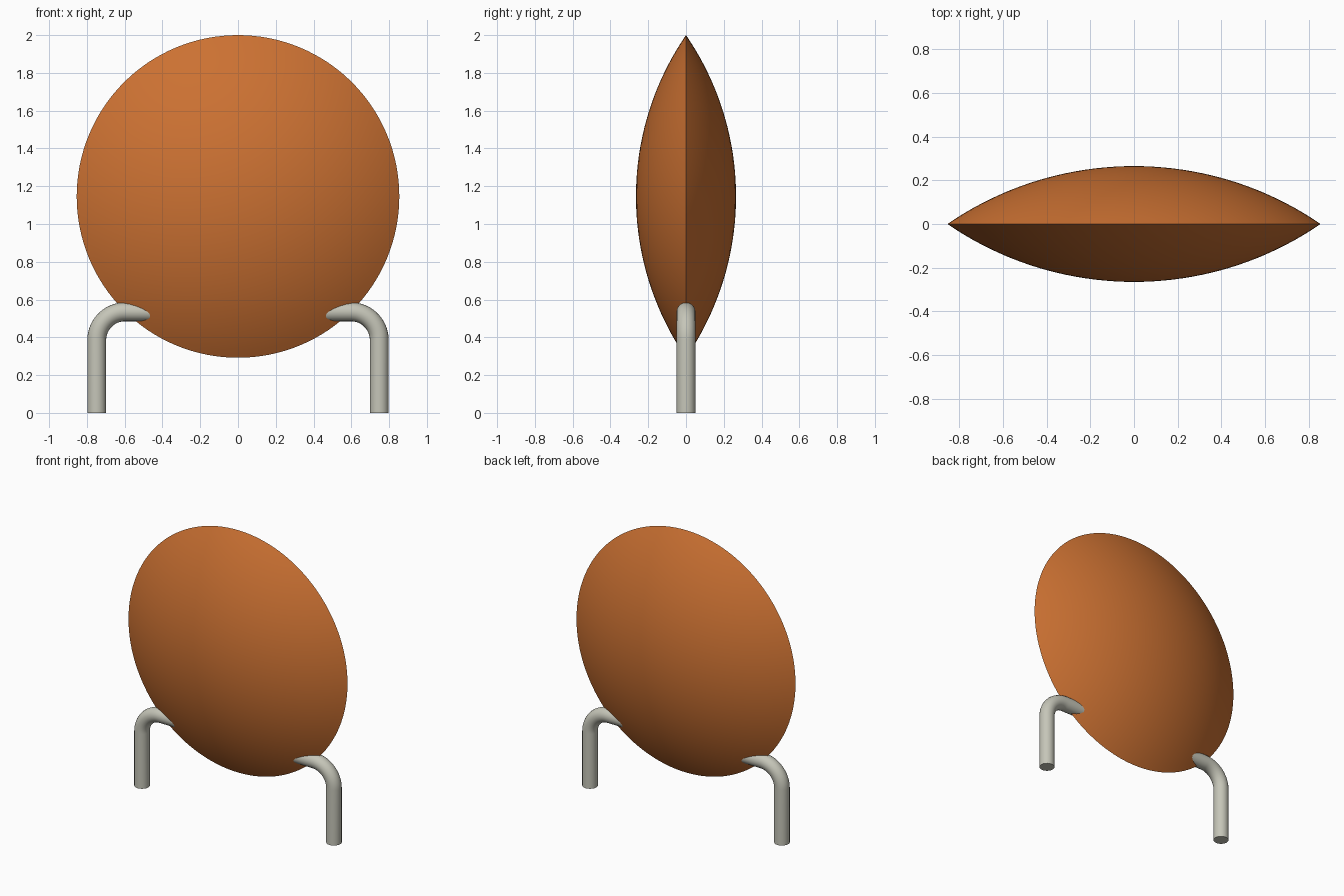
import bpy, bmesh, math
from mathutils import Vector

cube = bpy.data.objects.get("Cube")
if cube:
    bpy.data.objects.remove(cube, do_unlink=True)


def material(name, rgb):
    m = bpy.data.materials.new(name)
    m.use_nodes = True
    m.diffuse_color = (*rgb, 1)
    bsdf = m.node_tree.nodes["Principled BSDF"]
    bsdf.inputs["Base Color"].default_value = (*rgb, 1)
    bsdf.inputs["Roughness"].default_value = 0.6
    return m


def select_only(ob):
    bpy.ops.object.select_all(action='DESELECT')
    ob.select_set(True)
    bpy.context.view_layer.objects.active = ob


orange = material("burnt orange", (0.60, 0.165, 0.032))
grey = material("warm light grey", (0.56, 0.56, 0.48))

# Lens-shaped body: two spherical caps meeting at a sharp rim
RIM, DEPTH, CENTRE_Z = 0.854, 0.265, 1.146
SPHERE = (RIM ** 2 + DEPTH ** 2) / (2 * DEPTH)
HALF_ANGLE = math.asin(RIM / SPHERE)
RINGS = 20

bm = bmesh.new()
profile = []
for side in (-1, 1):
    for i in range(RINGS + 1):
        if side == 1 and i == 0:
            continue                      # the rim point is shared
        a = HALF_ANGLE * (i if side == -1 else RINGS - i) / RINGS
        r, y = SPHERE * math.sin(a), SPHERE * math.cos(a) - (SPHERE - DEPTH)
        profile.append(bm.verts.new((r, side * y, 0)))
edges = [bm.edges.new(pair) for pair in zip(profile, profile[1:])]
bmesh.ops.spin(bm, geom=profile + edges, cent=(0, 0, 0), axis=(0, 1, 0),
               angle=math.tau, steps=128, use_merge=False)
bmesh.ops.remove_doubles(bm, verts=bm.verts, dist=1e-5)
bmesh.ops.recalc_face_normals(bm, faces=bm.faces)
mesh = bpy.data.meshes.new("lens_body")
bm.to_mesh(mesh)
bm.free()
body = bpy.data.objects.new("lens_body", mesh)
bpy.context.collection.objects.link(body)
body.location.z = CENTRE_Z
mesh.materials.append(orange)
select_only(body)
bpy.ops.object.shade_smooth_by_angle(angle=math.radians(30))

# Bent tube legs: upright, quarter bend, then straight into the body
TUBE, LEG_X, LEG_TOP, BEND = 0.05, 0.748, 0.535, 0.15


def make_leg(name, side):
    path = [Vector((LEG_X, 0, 0))]
    for i in range(17):
        a = math.pi / 2 * i / 16
        path.append(Vector((LEG_X - BEND + BEND * math.cos(a), 0,
                            LEG_TOP - BEND + BEND * math.sin(a))))
    path.append(Vector((0.38, 0, LEG_TOP)))
    curve = bpy.data.curves.new(name, 'CURVE')
    curve.dimensions = '3D'
    curve.bevel_depth = TUBE
    curve.bevel_resolution = 8
    curve.use_fill_caps = True
    spline = curve.splines.new('POLY')
    spline.points.add(len(path) - 1)
    for point, p in zip(spline.points, path):
        point.co = (side * p.x, p.y, p.z, 1)
    leg = bpy.data.objects.new(name, curve)
    bpy.context.collection.objects.link(leg)
    curve.materials.append(grey)
    select_only(leg)
    bpy.ops.object.convert(target='MESH')
    leg = bpy.context.view_layer.objects.active
    # Weld the caps and face everything outwards
    b = bmesh.new()
    b.from_mesh(leg.data)
    bmesh.ops.remove_doubles(b, verts=b.verts, dist=1e-5)
    bmesh.ops.recalc_face_normals(b, faces=b.faces)
    b.to_mesh(leg.data)
    b.free()
    bpy.ops.object.shade_smooth_by_angle(angle=math.radians(40))


make_leg("left_leg", 1)
make_leg("right_leg", -1)
